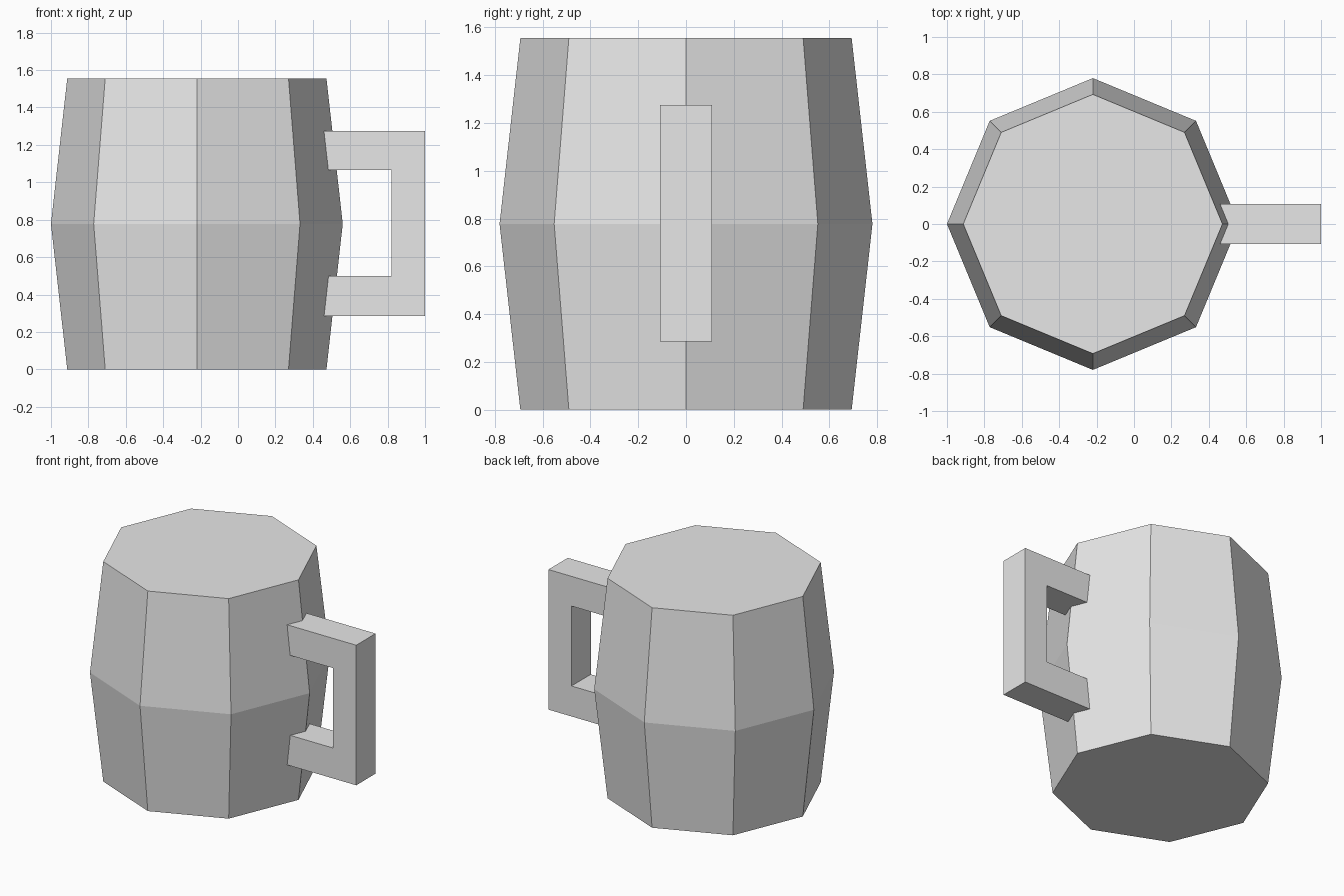
import bpy, bmesh
from math import cos, sin, pi
from mathutils import Vector

cube = bpy.data.objects.get("Cube")
if cube:
    bpy.data.objects.remove(cube, do_unlink=True)

HEIGHT = 1.555
BODY_X = -0.22
SIDES = 8

grey = bpy.data.materials.new("light_grey")
grey.use_nodes = True
grey.diffuse_color = (0.8, 0.8, 0.8, 1)
grey.node_tree.nodes["Principled BSDF"].inputs["Base Color"].default_value = (0.8, 0.8, 0.8, 1)


def add_object(name, bm):
    bmesh.ops.recalc_face_normals(bm, faces=bm.faces)
    mesh = bpy.data.meshes.new(name)
    bm.to_mesh(mesh)
    bm.free()
    mesh.materials.append(grey)
    obj = bpy.data.objects.new(name, mesh)
    bpy.context.collection.objects.link(obj)
    return obj


# Mug body: stacked octagon rings, widest at mid height, capped at both ends
bm = bmesh.new()
rings = []
for z, radius in ((0, 0.693), (HEIGHT / 2, 0.78), (HEIGHT, 0.693)):
    angles = [2 * pi * i / SIDES for i in range(SIDES)]
    rings.append([bm.verts.new((radius * cos(a), radius * sin(a), z)) for a in angles])
for low, high in zip(rings, rings[1:]):
    for i in range(SIDES):
        j = (i + 1) % SIDES
        bm.faces.new((low[i], low[j], high[j], high[i]))
bm.faces.new(rings[0])
bm.faces.new(rings[-1])
add_object("mug_body", bm).location.x = BODY_X

# Handle: square C profile extruded across y, ends sunk into the body
bm = bmesh.new()
profile = [(0.42, 0.285), (1, 0.285), (1, 1.275), (0.42, 1.275),
           (0.42, 1.065), (0.82, 1.065), (0.82, 0.5), (0.42, 0.5)]
side = bm.faces.new([bm.verts.new((x, -0.108, z)) for x, z in profile])
extruded = bmesh.ops.extrude_face_region(bm, geom=[side], use_keep_orig=True)
moved = [v for v in extruded["geom"] if isinstance(v, bmesh.types.BMVert)]
bmesh.ops.translate(bm, verts=moved, vec=Vector((0, 0.216, 0)))
add_object("handle", bm)
